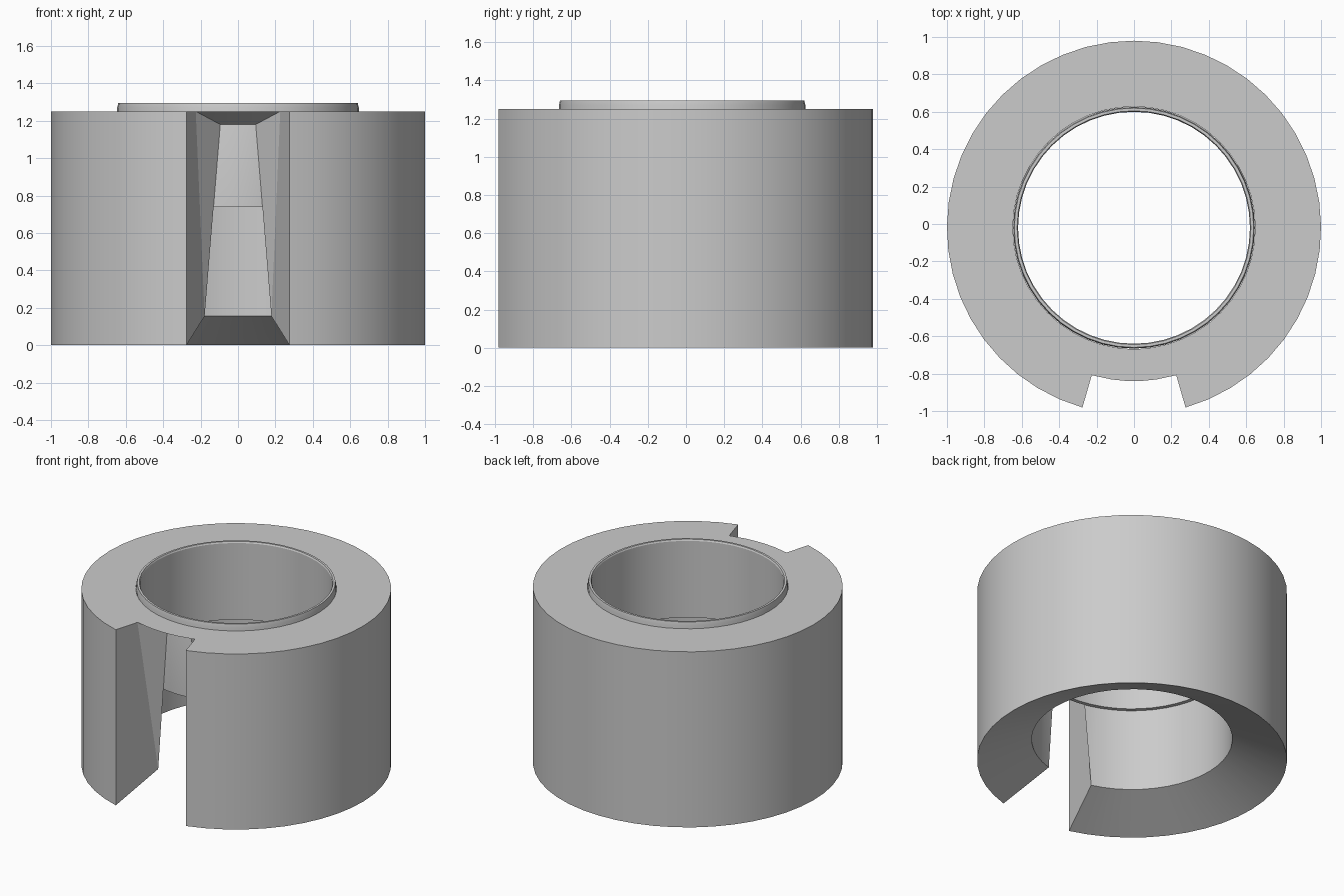
import bpy, bmesh
from math import sin, cos, radians, pi

if "Cube" in bpy.data.objects:
    bpy.data.objects.remove(bpy.data.objects["Cube"])

CY = -0.02               # ring axis in y, so the notched body is centred
R_OUT, R_SLOT, R_BORE = 1.0, 0.82, 0.648
Z_IN, Z_TOP, Z_CEIL = 0.155, 1.25, 1.18
HALF, INNER = radians(16), radians(8.4)


def ring_verts(bm, ang, profile):
    """One cross-section; the angle is measured from the front (-y)."""
    return [bm.verts.new((r * sin(ang), CY - r * cos(ang), z)) for r, z in profile]


def bridge(bm, a, b):
    """Join two closed sections with quads."""
    n = len(a)
    for i in range(n):
        j = (i + 1) % n
        bm.faces.new((a[i], a[j], b[j], b[i]))


def finish(bm, name):
    bmesh.ops.recalc_face_normals(bm, faces=bm.faces)
    mesh = bpy.data.meshes.new(name)
    bm.to_mesh(mesh)
    bm.free()
    obj = bpy.data.objects.new(name, mesh)
    bpy.context.collection.objects.link(obj)
    bpy.ops.object.select_all(action='DESELECT')
    obj.select_set(True)
    bpy.context.view_layer.objects.active = obj
    bpy.ops.object.shade_smooth_by_angle(angle=radians(25))
    return obj


# Thick collar with a conical underside, swept around everything but the notch
bm = bmesh.new()
profile = [(R_BORE, Z_IN), (R_OUT, 0), (R_OUT, Z_TOP), (R_SLOT, Z_TOP), (R_BORE, Z_TOP)]
steps = 44
sections = [ring_verts(bm, HALF + (2 * pi - 2 * HALF) * i / steps, profile)
            for i in range(steps + 1)]
for a, b in zip(sections, sections[1:]):
    bridge(bm, a, b)

# Notch: flat side walls, plus a thin roof bridging the opening
for s in (sections[0], sections[-1]):
    bm.faces.new(s[:4])
roof = [(R_BORE, Z_CEIL), (R_SLOT, Z_TOP), (R_BORE, Z_TOP)]
middle = [ring_verts(bm, INNER * k / 3, roof) for k in (-3, -1, 1, 3)]
for a, b in zip(middle, middle[1:]):
    bridge(bm, a, b)
for side, mid in ((sections[-1], middle[0]), (sections[0], middle[-1])):
    low, edge, back = side[0], side[3], side[4]
    bm.faces.new((low, edge, mid[0]))            # slanted notch cheek
    bm.faces.new((edge, mid[1], mid[0]))         # roof underside
    bm.faces.new((edge, mid[1], mid[2], back))   # top
    bm.faces.new((back, mid[2], mid[0], low))    # bore
finish(bm, "notched_collar")

# Thin sleeve lining the upper bore, standing proud as a lip
bm = bmesh.new()
lip = [(0.62, 0.74), (0.646, 0.74), (0.646, 1.27), (0.64, 1.295), (0.625, 1.295), (0.62, 1.285)]
n = 48
rings = [ring_verts(bm, 2 * pi * i / n, lip) for i in range(n)]
for i in range(n):
    bridge(bm, rings[i], rings[(i + 1) % n])
finish(bm, "inner_sleeve")
